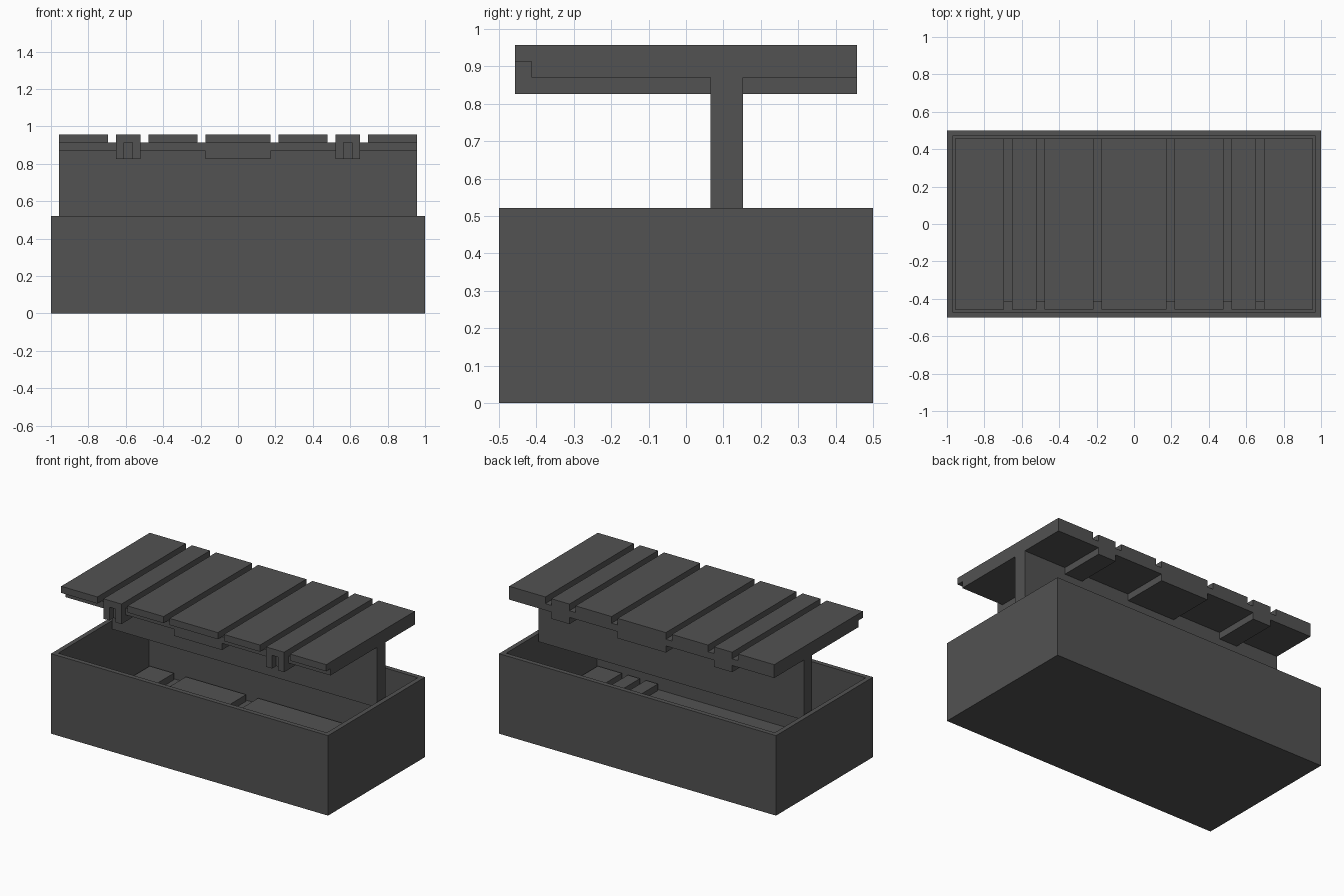
import bpy
import bmesh
from mathutils import Matrix, Vector

if "Cube" in bpy.data.objects:
    bpy.data.objects.remove(bpy.data.objects["Cube"], do_unlink=True)

U = 1 / 23  # the crate is laid out on a grid, 46 units long

gray = bpy.data.materials.new("dark gray")
gray.use_nodes = True
color = (0.085, 0.085, 0.085, 1)
gray.diffuse_color = color
bsdf = next(n for n in gray.node_tree.nodes if n.type == "BSDF_PRINCIPLED")
bsdf.inputs["Base Color"].default_value = color
bsdf.inputs["Roughness"].default_value = 0.8


def add_box(bm, x, y, z):
    """Add a box spanning the given grid ranges."""
    lo, hi = (Vector(c) * U for c in zip(x, y, z))
    move = Matrix.Translation((lo + hi) / 2) @ Matrix.Diagonal((hi - lo).to_4d())
    bmesh.ops.create_cube(bm, size=1, matrix=move)


def finish(name, bm):
    bmesh.ops.recalc_face_normals(bm, faces=bm.faces)
    mesh = bpy.data.meshes.new(name)
    bm.to_mesh(mesh)
    bm.free()
    mesh.materials.append(gray)
    obj = bpy.data.objects.new(name, mesh)
    bpy.context.collection.objects.link(obj)


def boxes(name, spans, y, z):
    """One object holding a row of boxes along x."""
    bm = bmesh.new()
    for x in spans:
        add_box(bm, x, y, z)
    finish(name, bm)


def mirrored(spans):
    return spans + [(-b, -a) for a, b in spans]


# Open crate: inset the top face and push it down to the floor
bm = bmesh.new()
add_box(bm, (-23, 23), (-11.5, 11.5), (0, 12))
bm.faces.ensure_lookup_table()
top = max(bm.faces, key=lambda f: f.calc_center_median().z)
bmesh.ops.inset_region(bm, faces=[top], thickness=U)
hole = bmesh.ops.extrude_discrete_faces(bm, faces=[top])["faces"][0]
bmesh.ops.translate(bm, verts=hole.verts, vec=(0, 0, -11 * U))
finish("crate", bm)

# Raised padding on the crate floor, with gaps between the pads
boxes("back_padding", [(-22, -18), (-16, -6), (-4, 22)], (1, 10.5), (1, 2))
boxes("front_padding", [(12, 14), (15, 17), (18, 22)], (-10.5, -4), (1, 2))

# Upright divider that carries the lid
boxes("divider", [(-22, 22)], (1.5, 3.5), (11, 20))

# Lid: a thin slab with planks above and ribs below
boxes("lid_slab", [(-22, 22)], (-9.5, 10.5), (20, 21))
boxes("lid_planks", [(-4, 4)] + mirrored([(5, 11), (12, 15), (16, 22)]),
      (-10.5, 10.5), (21, 22))
boxes("lid_ribs", [(-4, 4)] + mirrored([(12, 15)]), (-9.5, 10.5), (19, 20))

# Paired latch prongs under the front edge of the lid
boxes("latch_prongs", mirrored([(12, 13), (14, 15)]), (-10.5, -9.5), (19, 21))
